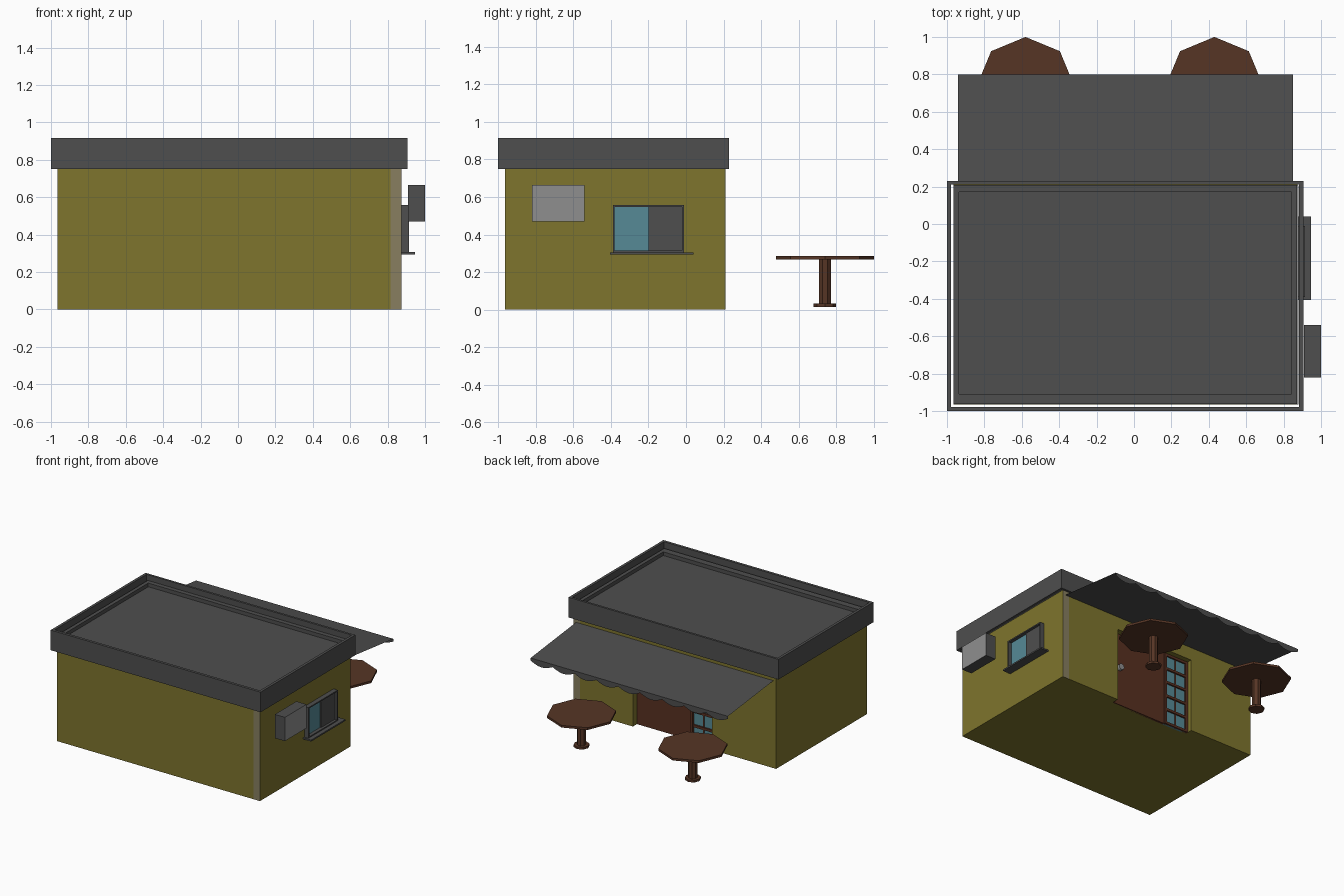
import bpy, bmesh, math

if "Cube" in bpy.data.objects:
    bpy.data.objects.remove(bpy.data.objects["Cube"])


def mat(name, r, g, b):
    m = bpy.data.materials.new(name)
    lin = [((c / 255 + 0.055) / 1.055) ** 2.4 for c in (r, g, b)]
    m.diffuse_color = (*lin, 1)
    m.use_nodes = True
    m.node_tree.nodes["Principled BSDF"].inputs["Base Color"].default_value = m.diffuse_color
    return m


OLIVE = mat("olive_wall", 126, 117, 45)
TAN = mat("tan_trim", 136, 127, 96)
DARK = mat("dark_grey", 78, 78, 78)
LIGHT = mat("light_grey", 143, 143, 143)
GLASS = mat("teal_glass", 86, 138, 150)
WOOD = mat("table_wood", 86, 53, 37)
DOOR = mat("door_brown", 88, 48, 33)


def finish(name, bm, mats):
    me = bpy.data.meshes.new(name)
    bm.to_mesh(me)
    bm.free()
    for m in mats:
        me.materials.append(m)
    ob = bpy.data.objects.new(name, me)
    bpy.context.collection.objects.link(ob)
    return ob


def box(name, x, y, z, *mats, rule=None):
    """Box from (min, max) ranges; rule(normal) picks the material slot."""
    bm = bmesh.new()
    bmesh.ops.create_cube(bm, size=1)
    for v in bm.verts:
        v.co = [r[0] if c < 0 else r[1] for c, r in zip(v.co, (x, y, z))]
    bm.normal_update()
    if rule:
        for f in bm.faces:
            f.material_index = rule(f.normal)
    return finish(name, bm, mats)


def ring(name, outer, inner, z, m):
    """Rectangular frame; outer and inner are (x0, x1, y0, y1)."""
    bm = bmesh.new()
    loops = []
    for (x0, x1, y0, y1) in (outer, inner):
        for h in z:
            loops.append([bm.verts.new((a, b, h)) for a, b in
                          ((x0, y0), (x1, y0), (x1, y1), (x0, y1))])
    ob, ot, ib, it = loops
    for a, b in ((ob, ot), (ot, it), (it, ib), (ib, ob)):
        for i in range(4):
            j = (i + 1) % 4
            bm.faces.new((a[i], a[j], b[j], b[i]))
    bmesh.ops.recalc_face_normals(bm, faces=bm.faces)
    return finish(name, bm, [m])


def cyl(name, loc, r, h, n, m, rot=0.0, axis="Z"):
    bm = bmesh.new()
    bmesh.ops.create_cone(bm, cap_ends=True, segments=n, radius1=r, radius2=r, depth=h)
    ob = finish(name, bm, [m])
    ob.location = loc
    ob.rotation_euler = (math.pi / 2, 0, 0) if axis == "Y" else (0, 0, rot)
    return ob


# Building: walls with a recessed doorway in the back
walls = box("walls", (-0.965, 0.815), (-0.965, 0.21), (0, 0.75), OLIVE)
cutter = box("doorway_cutter", (-0.385, 0.335), (0.15, 0.4), (-0.1, 0.61), OLIVE)
cutter.hide_render = True
cutter.hide_viewport = True
mod = walls.modifiers.new("doorway", "BOOLEAN")
mod.operation = "DIFFERENCE"
mod.solver = "EXACT"
mod.object = cutter

# End wall with tan edges on front and back
box("end_wall", (0.815, 0.875), (-0.965, 0.21), (0, 0.75), OLIVE, TAN,
    rule=lambda n: 1 if abs(n.y) > 0.5 else 0)
box("roof_flashing", (0.87, 0.88), (-0.965, 0.205), (0.752, 0.80), LIGHT)

# Roof: floating fascia, ledge and sunken floor
ring("roof_fascia", (-1, 0.905, -1, 0.23), (-0.978, 0.883, -0.978, 0.212), (0.75, 0.915), DARK)
ring("roof_ledge", (-0.965, 0.872, -0.962, 0.209), (-0.935, 0.842, -0.908, 0.172), (0.75, 0.87), DARK)
box("roof_floor", (-0.936, 0.843), (-0.909, 0.173), (0.75, 0.84), DARK)

# Awning: sloping sheet with a scalloped valance
bm = bmesh.new()
X0, X1, COUNT, STEPS = -0.94, 0.85, 9, 6
N = COUNT * STEPS
top, low = [], []
for i in range(N + 1):
    x = X0 + (X1 - X0) * i / N
    drop = abs(math.sin(math.pi * i / STEPS))
    top.append(bm.verts.new((x, 0.80, 0.65)))
    low.append(bm.verts.new((x, 0.80, 0.628 - 0.03 * drop)))
back = [bm.verts.new((X1, 0.21, 0.717)), bm.verts.new((X0, 0.21, 0.717))]
bm.faces.new(list(reversed(top)) + [back[1], back[0]])
for i in range(N):
    bm.faces.new((top[i], top[i + 1], low[i + 1], low[i]))
bmesh.ops.recalc_face_normals(bm, faces=bm.faces)
bm.normal_update()
if max(bm.faces, key=lambda f: len(f.verts)).normal.z < 0:
    bmesh.ops.reverse_faces(bm, faces=bm.faces)
finish("awning", bm, [DARK])

# Entrance: solid door, knob and glazed side leaf
box("door", (-0.16, 0.335), (0.14, 0.158), (0.0, 0.61), DOOR)
cyl("door_knob", (0.275, 0.17, 0.32), 0.025, 0.03, 12, LIGHT, axis="Y")
GX0, GX1 = -0.385, -0.16
box("side_glass", (GX0, GX1), (0.14, 0.156), (0.0, 0.61), GLASS)
for x, label in ((GX0, "left"), (GX1 - 0.02, "right")):
    box("side_stile_" + label, (x, x + 0.02), (0.15, 0.17), (0, 0.61), DOOR)
box("side_mullion", (-0.278, -0.267), (0.15, 0.162), (0, 0.61), DOOR)
for i in range(6):
    z = i * 0.118
    box(f"side_rail_{i + 1}", (GX0, GX1), (0.15, 0.168), (z, z + 0.02), DOOR)

# Side window: frame, two panes and sill
for name, y, z in (("top", (-0.39, -0.01), (0.547, 0.557)),
                   ("bottom", (-0.39, -0.01), (0.305, 0.315)),
                   ("front", (-0.39, -0.38), (0.305, 0.557)),
                   ("back", (-0.02, -0.01), (0.305, 0.557))):
    box("window_frame_" + name, (0.87, 0.913), y, z, DARK)
box("window_glass", (0.87, 0.885), (-0.38, -0.2), (0.315, 0.547), GLASS)
box("window_shutter", (0.87, 0.893), (-0.2, -0.02), (0.315, 0.547), DARK)
box("window_sill", (0.87, 0.947), (-0.405, 0.04), (0.294, 0.306), DARK)

# Air conditioner with pale outer face
box("air_conditioner", (0.908, 1.0), (-0.82, -0.54), (0.47, 0.665), DARK, LIGHT,
    rule=lambda n: 1 if n.x > 0.5 else 0)

# Two octagonal tables
for label, x in (("left", -0.58), ("right", 0.43)):
    cyl("table_top_" + label, (x, 0.74, 0.277), 0.26, 0.018, 8, WOOD)
    cyl("table_post_" + label, (x, 0.74, 0.15), 0.035, 0.24, 8, WOOD, rot=math.pi / 8)
    cyl("table_foot_" + label, (x, 0.74, 0.024), 0.06, 0.018, 8, WOOD)
